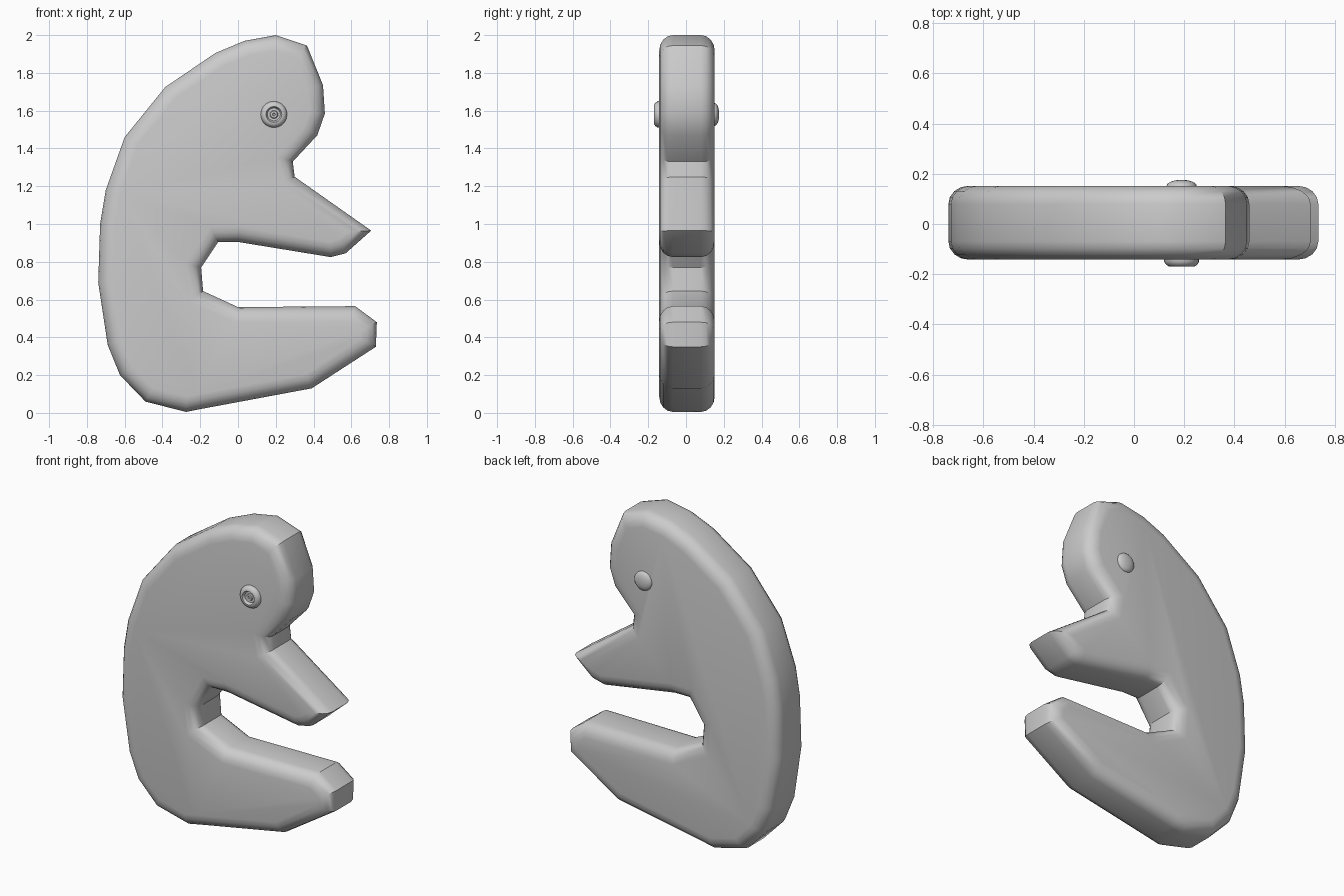
import bpy, bmesh, math
from mathutils import Vector

if "Cube" in bpy.data.objects:
    bpy.data.objects.remove(bpy.data.objects["Cube"])

grey = bpy.data.materials.new("plain_grey")
grey.use_nodes = True
COLOR = (0.6, 0.6, 0.6, 1)
grey.diffuse_color = COLOR
grey.node_tree.nodes["Principled BSDF"].inputs["Base Color"].default_value = COLOR

Y_MID, HALF, ROUND, INSET, STEPS = 0.005, 0.147, 0.073, 0.08, 4

# Body silhouette, clockwise from the crown: face, beak, mouth gap, foot, back
OUTLINE = [(.2, 2), (.365, 1.945), (.45, 1.735), (.46, 1.585), (.42, 1.47),
           (.29, 1.33), (.3, 1.25), (.705, .965), (.57, .845), (.49, .825),
           (0, .905), (-.105, .905), (-.195, .77), (-.185, .645), (0, .56),
           (.62, .565), (.735, .48), (.73, .35), (.39, .13), (-.2, .02),
           (-.275, .005), (-.49, .06), (-.625, .2), (-.69, .36), (-.74, .69),
           (-.73, 1), (-.7, 1.18), (-.6, 1.46), (-.385, 1.725), (-.12, 1.905),
           (.035, 1.97)]


def inset_outline(points, dist):
    """Move every corner inwards along its mitred normal."""
    pts = [Vector(p) for p in points]
    result = []
    for i, p in enumerate(pts):
        a = (p - pts[i - 1]).normalized()
        b = (pts[(i + 1) % len(pts)] - p).normalized()
        na, nb = Vector((a.y, -a.x)), Vector((b.y, -b.x))
        normal = (na + nb).normalized()
        result.append(p + normal * min(dist / max(normal.dot(na), 0.1), dist * 1.5))
    return result


def finish(name, bm, angle):
    bmesh.ops.recalc_face_normals(bm, faces=bm.faces)
    mesh = bpy.data.meshes.new(name)
    bm.to_mesh(mesh)
    bm.free()
    mesh.materials.append(grey)
    obj = bpy.data.objects.new(name, mesh)
    bpy.context.collection.objects.link(obj)
    bpy.ops.object.select_all(action='DESELECT')
    obj.select_set(True)
    bpy.context.view_layer.objects.active = obj
    bpy.ops.object.shade_smooth_by_angle(angle=math.radians(angle))
    return obj


def skin(bm, rings):
    """Join successive closed rings with quads."""
    for lower, upper in zip(rings, rings[1:]):
        n = len(lower)
        for i in range(n):
            j = (i + 1) % n
            bm.faces.new((lower[i], lower[j], upper[j], upper[i]))


# Body: thick slab with rounded rims on both sides
bm = bmesh.new()
levels = []
for side in (-1, 1):
    arc = [math.pi / 2 * k / STEPS for k in range(STEPS + 1)]
    for t in (reversed(arc) if side < 0 else arc):
        levels.append((side * (HALF - ROUND + ROUND * math.sin(t)),
                       INSET * (1 - math.cos(t))))
rings = [[bm.verts.new((p.x, Y_MID + y, p.y)) for p in inset_outline(OUTLINE, d)]
         for y, d in levels]
skin(bm, rings)
for cap in (rings[0], rings[-1]):
    bm.faces.new(cap)
finish("body", bm, 35)


def eye(name, side, profile, sides=20):
    """Turned button on the front (-1) or back (1); profile is (radius, height)."""
    bm = bmesh.new()
    base = Y_MID + side * HALF
    rings = []
    for r, h in profile:
        rings.append([bm.verts.new((.19 + r * math.cos(2 * math.pi * k / sides),
                                    base + side * h,
                                    1.58 + r * math.sin(2 * math.pi * k / sides)))
                      for k in range(sides)])
    skin(bm, rings)
    bm.faces.new(rings[0])
    bm.faces.new(rings[-1])
    finish(name, bm, 40)


# Front eye has a sunken ring around a small pupil; back eye is a plain dome
eye("front_eye", -1, [(.07, -.01), (.07, .008), (.062, .02), (.05, .028), (.042, .028),
                      (.034, .012), (.022, .012), (.018, .018), (.008, .018), (.006, .012)])
eye("back_eye", 1, [(.06 * math.cos(t), .024 * math.sin(t))
                    for t in (math.pi / 2 * k / 6 for k in range(6))])
